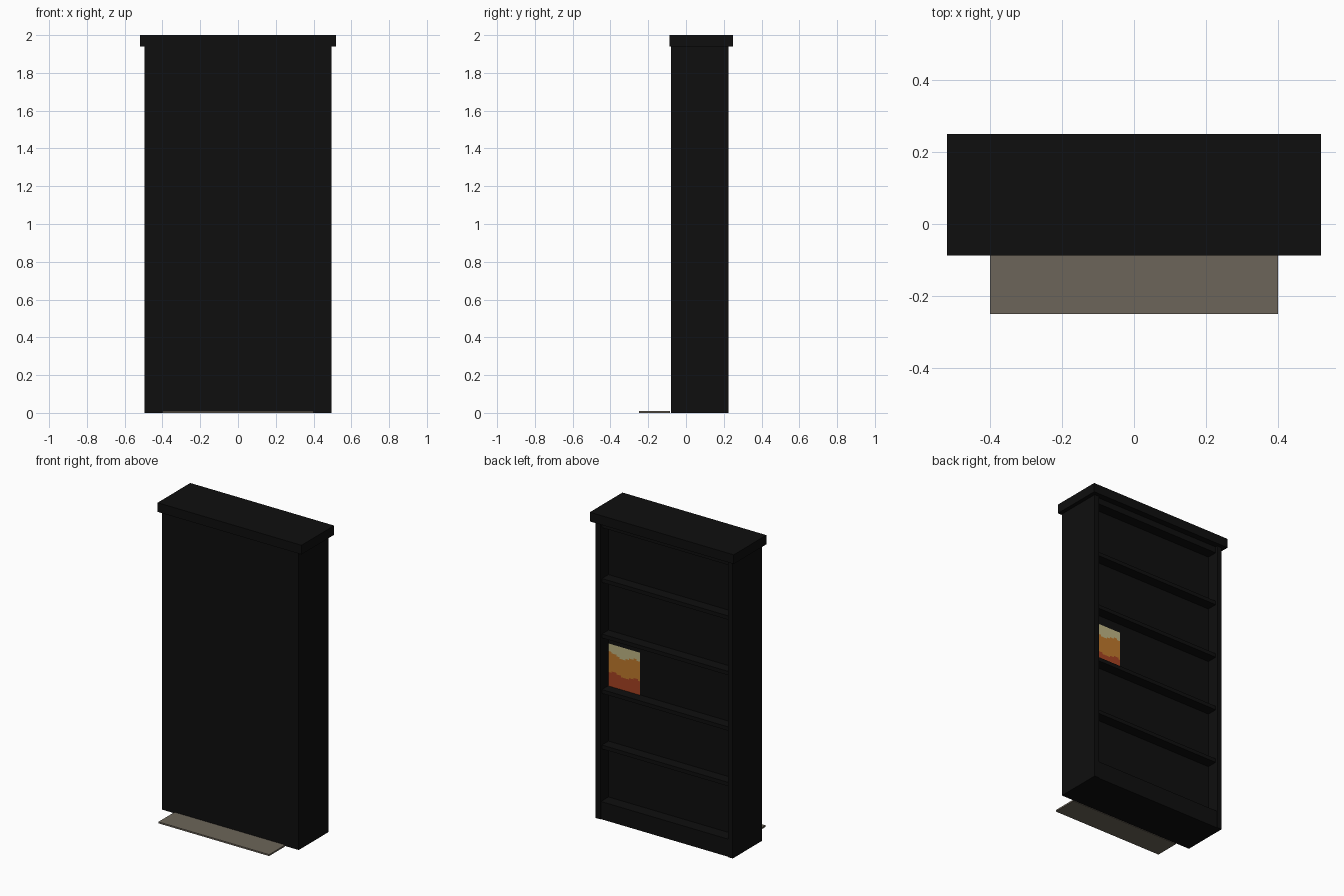
import bpy, bmesh, math

if "Cube" in bpy.data.objects:
    bpy.data.objects.remove(bpy.data.objects["Cube"])


def material(name, rgb):
    m = bpy.data.materials.new(name)
    m.diffuse_color = (*rgb, 1)
    m.use_nodes = True
    m.node_tree.nodes["Principled BSDF"].inputs["Base Color"].default_value = m.diffuse_color
    return m


black = material("black wood", (0.0045, 0.0045, 0.0045))
mat_brown = material("grey brown", (0.15, 0.13, 0.10))
cream = material("cream", (0.52, 0.46, 0.23))
orange = material("orange", (0.52, 0.19, 0.025))
red = material("brick red", (0.38, 0.055, 0.016))


def box(name, x, y, z, mat):
    """Box from (min, max) ranges on each axis."""
    bm = bmesh.new()
    bmesh.ops.create_cube(bm, size=1)
    for v in bm.verts:
        for i, (a, b) in enumerate((x, y, z)):
            v.co[i] = (a + b) / 2 + v.co[i] * (b - a)
    me = bpy.data.meshes.new(name)
    bm.to_mesh(me)
    bm.free()
    me.materials.append(mat)
    ob = bpy.data.objects.new(name, me)
    bpy.context.collection.objects.link(ob)
    return ob


W, T = 0.495, 0.034            # half width, side thickness
FRONT, PANEL, BACK = -0.08, 0.142, 0.225

# carcass: closed front block, side walls, base and top rail
box("front_block", (-W, W), (FRONT, PANEL), (0, 1.94), black)
for s, side in ((-1, "left"), (1, "right")):
    box(side + "_side", sorted((s * W, s * (W - T))), (PANEL, BACK), (0, 1.94), black)
box("base", (-W + T, W - T), (PANEL, BACK - 0.005), (0, 0.115), black)
box("top_rail", (-W + T, W - T), (PANEL, BACK - 0.015), (1.9, 1.94), black)
box("cap", (-0.52, 0.52), (-0.087, 0.25), (1.94, 2.0), black)

# shelves
for i in range(4):
    z = 0.455 + i * 0.3625
    box(f"shelf_{i + 1}", (-W + T, W - T), (PANEL, BACK - 0.015), (z, z + 0.025), black)

# floor mat in front
box("floor_mat", (-0.4, 0.4), (-0.25, -0.085), (0, 0.01), mat_brown)

# small picture with wavy colour bands, fixed to the panel
x0, x1, z0, z1, NX, NZ = 0.232, 0.457, 0.825, 1.12, 20, 30
bm = bmesh.new()
bmesh.ops.create_grid(bm, x_segments=NX, y_segments=NZ, size=0.5)
for f in bm.faces:
    c = f.calc_center_median()
    h, t = c.y + 0.5, c.x + 0.5
    low = 0.36 + 0.035 * math.sin(t * 9)
    high = 0.78 + 0.04 * math.sin(t * 8 + 1)
    f.material_index = 0 if h < low else 1 if h < high else 2
for v in bm.verts:
    u, h = v.co.x + 0.5, v.co.y + 0.5
    v.co = (x1 + (x0 - x1) * u, PANEL + 0.004, z0 + (z1 - z0) * h)
bm.normal_update()
me = bpy.data.meshes.new("picture")
bm.to_mesh(me)
bm.free()
for m in (red, orange, cream):
    me.materials.append(m)
bpy.context.collection.objects.link(bpy.data.objects.new("picture", me))
